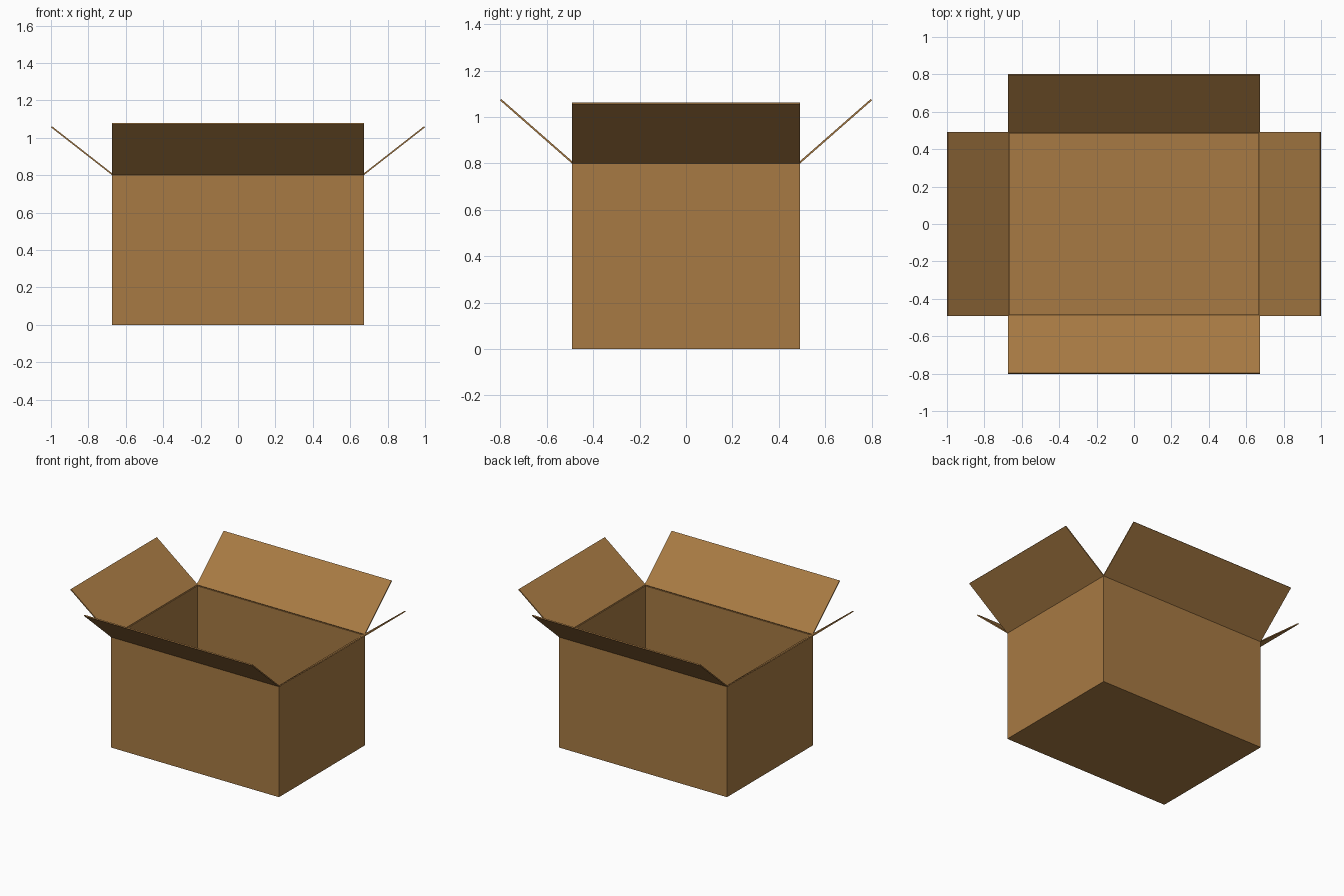
import bpy, bmesh
from mathutils import Vector

if "Cube" in bpy.data.objects:
    bpy.data.objects.remove(bpy.data.objects["Cube"])

HX, HY, H, T = 0.673, 0.492, 0.80, 0.008   # half sizes, wall height, board thickness

card = bpy.data.materials.new("cardboard brown")
card.diffuse_color = (0.39, 0.195, 0.056, 1)
card.use_nodes = True
card.node_tree.nodes["Principled BSDF"].inputs["Base Color"].default_value = card.diffuse_color


def make_object(name, bm):
    bmesh.ops.recalc_face_normals(bm, faces=bm.faces)
    mesh = bpy.data.meshes.new(name)
    bm.to_mesh(mesh)
    bm.free()
    mesh.materials.append(card)
    ob = bpy.data.objects.new(name, mesh)
    bpy.context.collection.objects.link(ob)
    return ob


# Carton body: open-topped box with board thickness inside
bm = bmesh.new()
bmesh.ops.create_cube(bm, size=1)
for v in bm.verts:
    v.co = Vector((v.co.x * 2 * HX, v.co.y * 2 * HY, (v.co.z + 0.5) * H))
bmesh.ops.delete(bm, geom=[f for f in bm.faces if f.calc_center_median().z > H - 0.01],
                 context='FACES_ONLY')
body = make_object("carton_body", bm)
solid = body.modifiers.new("board", 'SOLIDIFY')
solid.thickness = T
solid.offset = -1
solid.use_even_offset = True


# Flap: sloping board hinged on a rim edge; out is the outward direction
def flap(name, out, hinge, tip, top, half_width):
    out = Vector(out)
    side = Vector((-out.y, out.x, 0))
    run = Vector((tip - hinge, top - H)).normalized()
    n = Vector((-run.y, run.x)) * T               # towards the inner face
    a, b = Vector((hinge, H)), Vector((tip, top + -n.y))
    bm = bmesh.new()
    profile = [a, b, b + n, a + n]
    face = bm.faces.new([bm.verts.new(out * p.x + Vector((0, 0, p.y)) - side * half_width)
                         for p in profile])
    ext = bmesh.ops.extrude_face_region(bm, geom=[face])["geom"]
    bmesh.ops.translate(bm, vec=side * 2 * half_width,
                        verts=[g for g in ext if isinstance(g, bmesh.types.BMVert)])
    if not face.is_valid or len(bm.faces) < 6:
        bmesh.ops.holes_fill(bm, edges=bm.edges)
    make_object(name, bm)


flap("front_flap", (0, -1, 0), HY, 0.802, 1.078, HX)
flap("back_flap", (0, 1, 0), HY, 0.802, 1.078, HX)
flap("left_flap", (-1, 0, 0), HX, 1.0, 1.062, HY)
flap("right_flap", (1, 0, 0), HX, 1.0, 1.062, HY)
